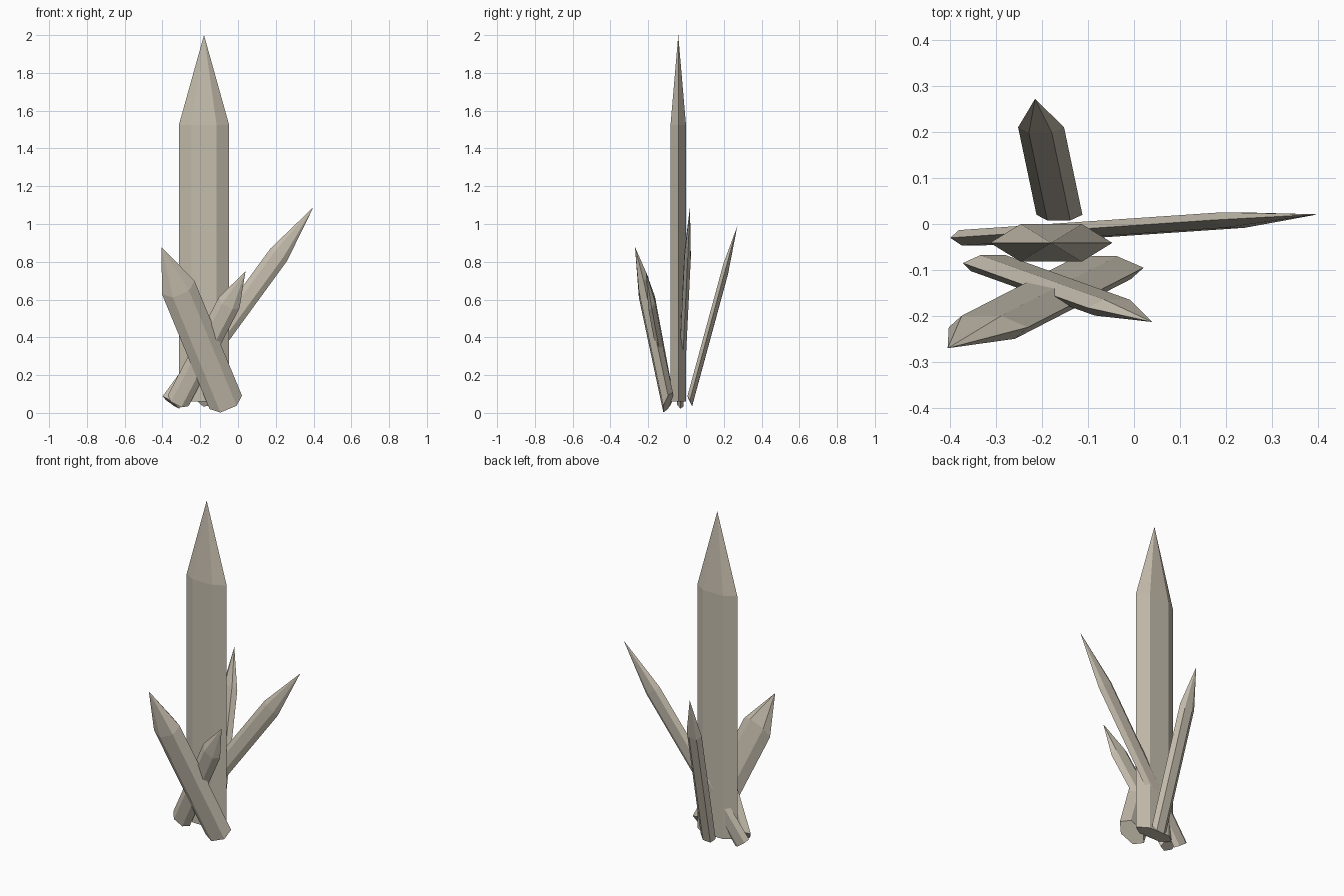
import bpy
import bmesh
from math import cos, sin, pi
from mathutils import Vector

cube = bpy.data.objects.get("Cube")
if cube:
    bpy.data.objects.remove(cube, do_unlink=True)

stone = bpy.data.materials.new("pale_stone")
stone.use_nodes = True
colour = (0.56, 0.51, 0.42, 1)
stone.diffuse_color = colour
stone.node_tree.nodes["Principled BSDF"].inputs["Base Color"].default_value = colour

SIDES = 6
DEPTH = 0.355   # the whole cluster is squashed front to back


def crystal(name, base, tip, radius, shoulder=0.755):
    """Six-sided shaft with a pointed end, squashed along y."""
    squash = lambda p: Vector((p.x, p.y * DEPTH, p.z))
    stretch = lambda p: Vector((p[0], p[1] / DEPTH, p[2]))
    start, end = stretch(base), stretch(tip)
    axis = (end - start).normalized()
    u = Vector((axis.z, 0, -axis.x)).normalized()
    v = axis.cross(u)

    bm = bmesh.new()
    rings = []
    for t in (0, shoulder):
        centre = start.lerp(end, t)
        rings.append([bm.verts.new(squash(
            centre + radius * (u * cos(2 * pi * i / SIDES) + v * sin(2 * pi * i / SIDES))))
            for i in range(SIDES)])
    low, high = rings
    point = bm.verts.new(Vector(tip))
    bm.faces.new(low[::-1])
    for i in range(SIDES):
        j = (i + 1) % SIDES
        bm.faces.new((low[i], low[j], high[j], high[i]))
        bm.faces.new((high[i], high[j], point))
    bmesh.ops.recalc_face_normals(bm, faces=bm.faces)

    mesh = bpy.data.meshes.new(name)
    bm.to_mesh(mesh)
    bm.free()
    mesh.materials.append(stone)
    bpy.context.collection.objects.link(bpy.data.objects.new(name, mesh))


# Upright centre shaft
crystal("main_crystal", (-0.18, -0.041, 0.06), (-0.18, -0.041, 2.0), 0.133)
# Leaning shafts around it
crystal("left_crystal", (-0.355, -0.03, 0.055), (0.40, 0.021, 1.09), 0.055)
crystal("back_crystal", (-0.162, 0.02, 0.062), (-0.215, 0.272, 0.99), 0.05)
crystal("front_small_crystal", (-0.317, -0.085, 0.064), (0.04, -0.213, 0.75), 0.062)
crystal("front_large_crystal", (-0.065, -0.095, 0.056), (-0.405, -0.27, 0.878), 0.093, 0.74)
